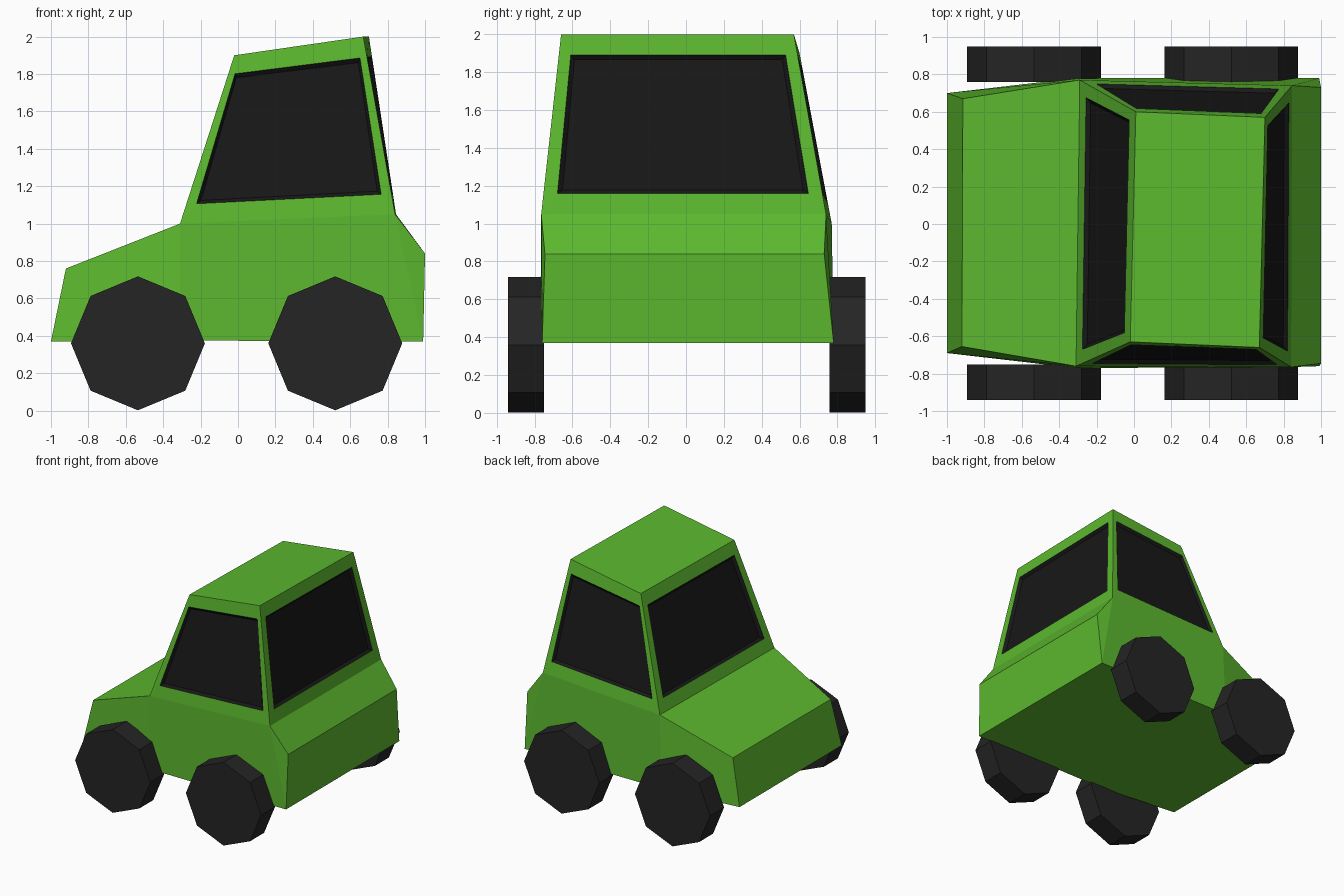
import bpy, bmesh
from mathutils import Vector

if "Cube" in bpy.data.objects:
    bpy.data.objects.remove(bpy.data.objects["Cube"])


def material(name, rgb):
    m = bpy.data.materials.new(name)
    m.diffuse_color = (*rgb, 1)
    m.use_nodes = True
    m.node_tree.nodes["Principled BSDF"].inputs["Base Color"].default_value = m.diffuse_color
    return m


GREEN = material("green paint", (0.107, 0.48, 0.028))
GLASS = material("dark glass", (0.009, 0.009, 0.009))
RUBBER = material("rubber", (0.018, 0.018, 0.018))


def add_object(name, bm, mats):
    mesh = bpy.data.meshes.new(name)
    bm.to_mesh(mesh)
    bm.free()
    for m in mats:
        mesh.materials.append(m)
    ob = bpy.data.objects.new(name, mesh)
    bpy.context.collection.objects.link(ob)
    return ob


# Body stations around the silhouette: near (-y) corner and far (+y) corner
stations = {
    "nose_low": ((-1.0, -0.69, 0.37), (-1.0, 0.70, 0.37)),
    "nose_top": ((-0.92, -0.655, 0.76), (-0.915, 0.67, 0.76)),
    "cowl": ((-0.31, -0.76, 1.0), (-0.29, 0.77, 1.0)),
    "roof_front": ((-0.02, -0.63, 1.9), (0.01, 0.60, 1.9)),
    "roof_back": ((0.67, -0.66, 2.0), (0.70, 0.57, 2.0)),
    "waist_back": ((0.84, -0.765, 1.05), (0.845, 0.74, 1.05)),
    "tail_top": ((1.0, -0.745, 0.84), (1.0, 0.73, 0.84)),
    "tail_low": ((0.99, -0.76, 0.37), (0.99, 0.78, 0.37)),
    "sill": ((-0.31, -0.77, 0.375), (-0.31, 0.78, 0.375)),
}
bm = bmesh.new()
V = {k: [bm.verts.new(p) for p in pair] for k, pair in stations.items()}
loop = list(stations)


def lerp_quad(c, u, v):
    return c[0].lerp(c[1], u).lerp(c[3].lerp(c[2], u), v)


# Window in a face: painted frame, sloping dark recess and glass pane
def windowed_face(bl, br, tr, tl):
    outer = [bl, br, tr, tl]
    co = [w.co.copy() for w in outer]
    normal = (co[1] - co[0]).cross(co[3] - co[0]).normalized()
    rings = [outer]
    for u, v, depth in ((0.05, 0.115, 0.0), (0.067, 0.137, 0.02)):
        uv = ((u, v), (1 - u, v), (1 - u, 1 - v), (u, 1 - v))
        rings.append([bm.verts.new(lerp_quad(co, *p) - normal * depth) for p in uv])
    for n in range(2):
        a, b = rings[n], rings[n + 1]
        for i in range(4):
            j = (i + 1) % 4
            bm.faces.new((a[i], a[j], b[j], b[i])).material_index = n
    bm.faces.new(rings[2]).material_index = 1


# Crosswise panels, with the windscreen and rear window
for i, a in enumerate(loop):
    b = loop[(i + 1) % len(loop)]
    if a == "cowl":
        windowed_face(V[a][1], V[a][0], V[b][0], V[b][1])
    elif a == "roof_back":
        windowed_face(V[b][0], V[b][1], V[a][1], V[a][0])
    else:
        bm.faces.new((V[a][0], V[b][0], V[b][1], V[a][1]))

# Side panels and side windows
for s in (0, 1):
    for names in (("nose_low", "sill", "cowl", "nose_top"),
                  ("sill", "tail_low", "waist_back", "cowl"),
                  ("tail_low", "tail_top", "waist_back")):
        bm.faces.new([V[n][s] for n in names])
    corners = [V[n][s] for n in ("cowl", "waist_back", "roof_back", "roof_front")]
    if s:
        corners = [corners[i] for i in (1, 0, 3, 2)]
    windowed_face(*corners)
bmesh.ops.recalc_face_normals(bm, faces=bm.faces)
add_object("body", bm, [GREEN, GLASS])

# Eight-sided wheels
for end, x in (("front", -0.535), ("rear", 0.52)):
    for side, y in (("near", -0.845), ("far", 0.853)):
        bpy.ops.mesh.primitive_cylinder_add(vertices=8, radius=0.358, depth=0.19,
                                            location=(x, y, 0.36),
                                            rotation=(1.5707963, 0, 0))
        wheel = bpy.context.object
        wheel.name = f"{end}_wheel_{side}"
        wheel.data.materials.append(RUBBER)
